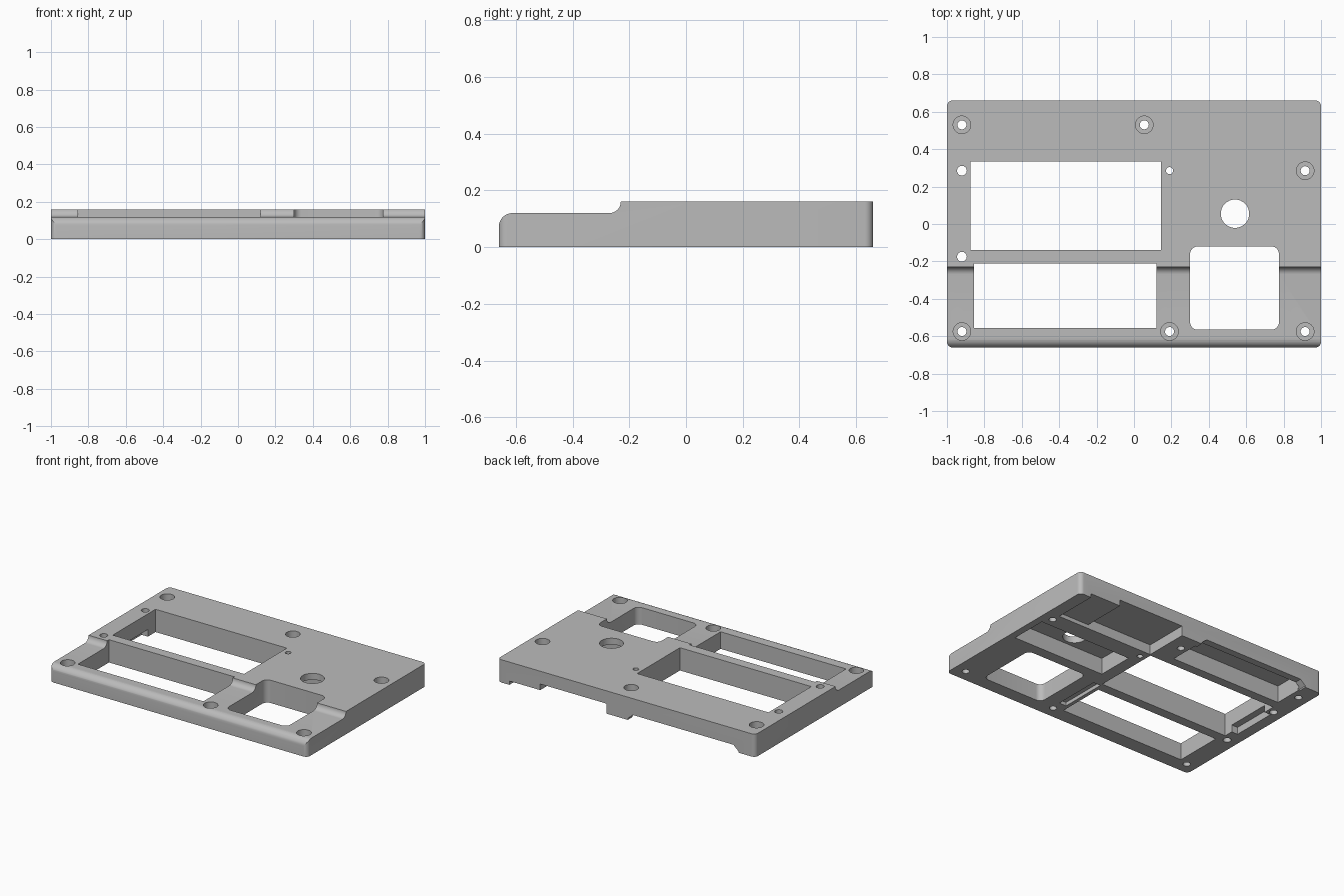
import bpy, bmesh, math

if "Cube" in bpy.data.objects:
    bpy.data.objects.remove(bpy.data.objects["Cube"])

grey = bpy.data.materials.new("grey")
grey.diffuse_color = (0.50, 0.50, 0.50, 1)
grey.use_nodes = True
grey.node_tree.nodes["Principled BSDF"].inputs["Base Color"].default_value = grey.diffuse_color


def prism(name, pts, place, vec):
    """Extrude a 2D outline; place maps (a, b) to 3D."""
    bm = bmesh.new()
    face = bm.faces.new([bm.verts.new(place(a, b)) for a, b in pts])
    new = bmesh.ops.extrude_face_region(bm, geom=[face])["geom"]
    bmesh.ops.translate(bm, vec=vec, verts=[v for v in new if isinstance(v, bmesh.types.BMVert)])
    bmesh.ops.recalc_face_normals(bm, faces=bm.faces)
    me = bpy.data.meshes.new(name)
    bm.to_mesh(me)
    bm.free()
    ob = bpy.data.objects.new(name, me)
    bpy.context.collection.objects.link(ob)
    return ob


def arc(cx, cy, r, a0, a1, n=8):
    return [(cx + r * math.cos(math.radians(a0 + (a1 - a0) * i / n)),
             cy + r * math.sin(math.radians(a0 + (a1 - a0) * i / n))) for i in range(n + 1)]


def rounded(x0, x1, y0, y1, r):
    if r == 0:
        return [(x0, y0), (x1, y0), (x1, y1), (x0, y1)]
    return (arc(x1 - r, y1 - r, r, 0, 90) + arc(x0 + r, y1 - r, r, 90, 180)
            + arc(x0 + r, y0 + r, r, 180, 270) + arc(x1 - r, y0 + r, r, 270, 360))


def combine(body, cutter, operation):
    mod = body.modifiers.new("cut", 'BOOLEAN')
    mod.operation, mod.solver, mod.object = operation, 'EXACT', cutter
    bpy.context.view_layer.objects.active = body
    bpy.ops.object.modifier_apply(modifier=mod.name)
    bpy.data.objects.remove(cutter, do_unlink=True)


def pocket(x0, x1, y0, y1, z0=-0.1, z1=0.3, r=0):
    cutter = prism("cutter", rounded(x0, x1, y0, y1, r), lambda a, b: (a, b, z0), (0, 0, z1 - z0))
    combine(body, cutter, 'DIFFERENCE')


def hole(x, y, r, z0=-0.1, z1=0.3):
    cutter = prism("cutter", arc(x, y, r, 0, 360 - 360 / 32, 31),
                   lambda a, b: (a, b, z0), (0, 0, z1 - z0))
    combine(body, cutter, 'DIFFERENCE')


# Stepped side profile: rounded front lip, concave sweep up to the raised deck
profile = ([(0.66, 0), (0.66, 0.16)] + arc(-0.27, 0.16, 0.04, 0, -90)
           + arc(-0.612, 0.072, 0.048, 90, 180) + [(-0.66, 0)])
body = prism("case_cover", profile, lambda a, b: (-1, a, b), (2, 0, 0))

# Rounded vertical corners
outline = prism("cutter", rounded(-1, 1, -0.66, 0.66, 0.03), lambda a, b: (a, b, -0.1), (0, 0, 0.5))
combine(body, outline, 'INTERSECT')

# Screen, lower display and keypad windows
pocket(-0.875, 0.145, -0.14, 0.335)
pocket(-0.855, 0.12, -0.555, -0.21)
pocket(0.30, 0.775, -0.565, -0.12, r=0.04)

# Underside pockets: rear right (two levels), knob bay, rear left bay
pocket(0.155, 0.67, 0.345, 0.8, z1=0.07)
pocket(0.66, 0.91, 0.345, 0.8, z1=0.027)
pocket(0.23, 0.95, -0.044, 0.22, z1=0.115)
pocket(-0.86, 0.005, 0.40, 0.61, z1=0.12)

# Slot with sloped ends under the back wall
slot = prism("cutter", [(-0.87, -0.1), (-0.01, -0.1), (-0.01, 0.01), (-0.05, 0.045),
                        (-0.83, 0.045), (-0.87, 0.01)], lambda a, b: (a, 0.6, b), (0, 0.2, 0))
combine(body, slot, 'DIFFERENCE')

# Side relief of the screen window and a shallow cable groove
pocket(-0.923, -0.86, -0.075, 0.25, z1=0.05)
pocket(0.145, 0.20, -0.50, -0.16, z1=0.025)

# Knob hole and small pin holes
hole(0.54, 0.055, 0.076)
for x, y, r in [(-0.92, 0.285, 0.026), (-0.92, -0.175, 0.026), (0.19, 0.285, 0.019)]:
    hole(x, y, r)

# Counterbored screw holes
for x, y, top in [(-0.92, 0.53, 0.16), (0.055, 0.53, 0.16), (0.915, 0.285, 0.16),
                  (-0.92, -0.575, 0.12), (0.19, -0.575, 0.12), (0.915, -0.575, 0.12)]:
    hole(x, y, 0.024)
    hole(x, y, 0.047, z0=top - 0.05)

# Finish
body.data.materials.clear()
body.data.materials.append(grey)
for p in body.data.polygons:
    p.material_index = 0
bpy.ops.object.select_all(action='DESELECT')
body.select_set(True)
bpy.context.view_layer.objects.active = body
bpy.ops.object.shade_smooth_by_angle(angle=math.radians(30))
